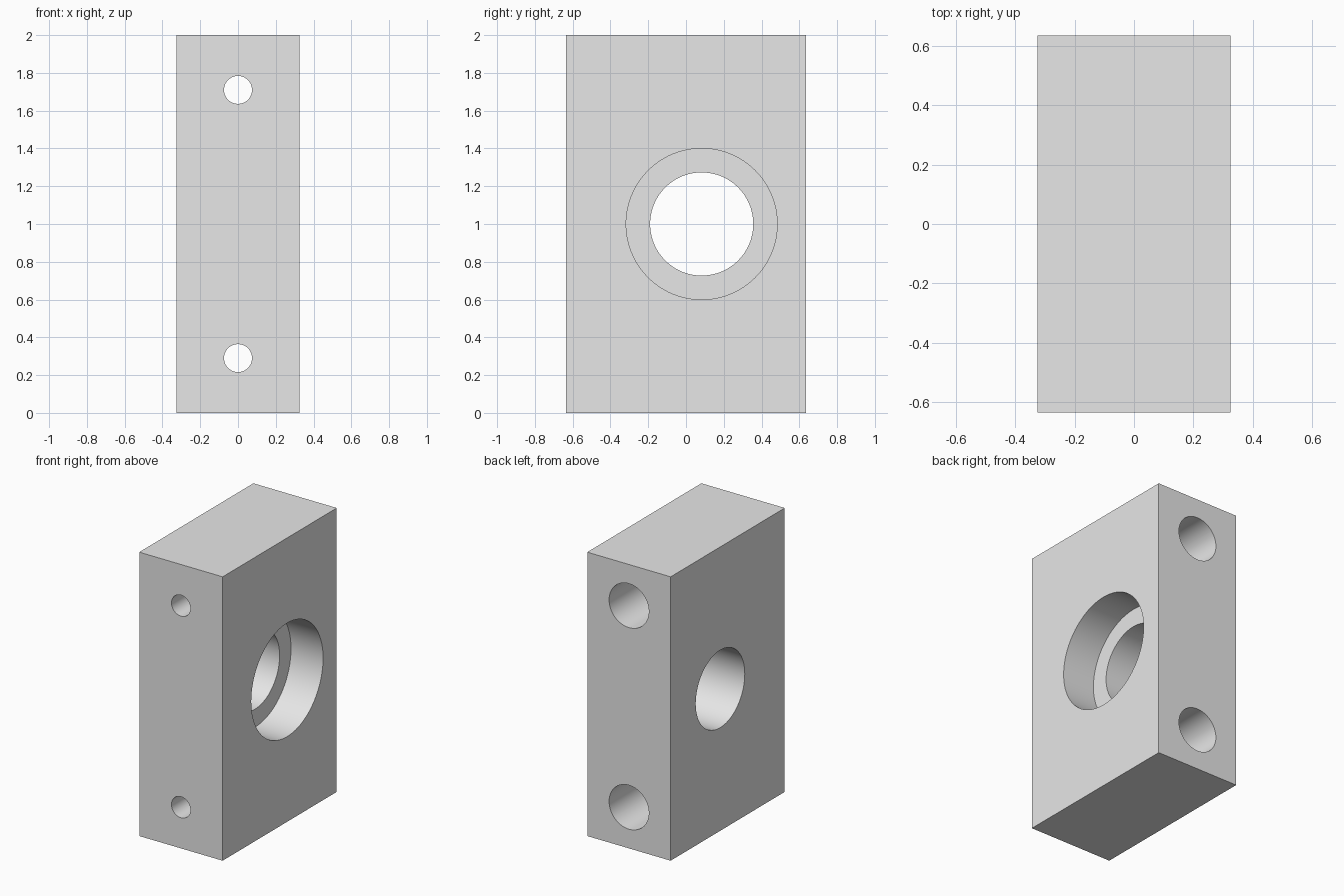
import bpy
import math
from mathutils import Vector

default_cube = bpy.data.objects.get("Cube")
if default_cube:
    bpy.data.objects.remove(default_cube, do_unlink=True)

WIDTH, DEPTH, HEIGHT = 0.65, 1.27, 2.0
BORE_Y, BORE_Z = 0.083, 1.0
OVERSHOOT = 0.1

# Plain grey material
grey = bpy.data.materials.new("plain_grey")
grey.use_nodes = True
colour = (0.8, 0.8, 0.8, 1)
grey.diffuse_color = colour
grey.node_tree.nodes["Principled BSDF"].inputs["Base Color"].default_value = colour

# Solid block
bpy.ops.mesh.primitive_cube_add(size=1, location=(0, 0, HEIGHT / 2))
block = bpy.context.object
block.name = "mounting_block"
block.scale = (WIDTH, DEPTH, HEIGHT)
bpy.ops.object.transform_apply(location=True, rotation=False, scale=True)
block.data.materials.append(grey)


def drill(start, end, radius, sides=96):
    """Cut a round hole between two points."""
    start, end = Vector(start), Vector(end)
    axis = end - start
    bpy.ops.mesh.primitive_cylinder_add(
        vertices=sides, radius=radius, depth=axis.length,
        location=(start + end) / 2, rotation=axis.to_track_quat("Z", "Y").to_euler())
    cutter = bpy.context.object
    cutter.name = "hole_cutter"
    cutter.hide_render = True
    cutter.data.materials.append(grey)
    bpy.context.view_layer.objects.active = block
    cut = block.modifiers.new("hole", "BOOLEAN")
    cut.operation = "DIFFERENCE"
    cut.solver = "EXACT"
    cut.object = cutter
    bpy.ops.object.modifier_apply(modifier=cut.name)
    bpy.data.objects.remove(cutter, do_unlink=True)


# Stepped main bore, wide on the left side
side = WIDTH / 2 + OVERSHOOT
drill((-side, BORE_Y, BORE_Z), (side, BORE_Y, BORE_Z), 0.273)
drill((WIDTH / 2 - 0.25, BORE_Y, BORE_Z), (side, BORE_Y, BORE_Z), 0.4)

# Bolt holes front to back, counterbored from the back
back = DEPTH / 2 + OVERSHOOT
for z in (0.29, HEIGHT - 0.29):
    drill((0, -back, z), (0, back, z), 0.074, 64)
    drill((0, DEPTH / 2 - 0.6, z), (0, back, z), 0.155, 64)

# Smooth hole walls, sharp edges
bpy.ops.object.select_all(action="DESELECT")
block.select_set(True)
bpy.context.view_layer.objects.active = block
bpy.ops.object.shade_smooth_by_angle(angle=math.radians(30))
